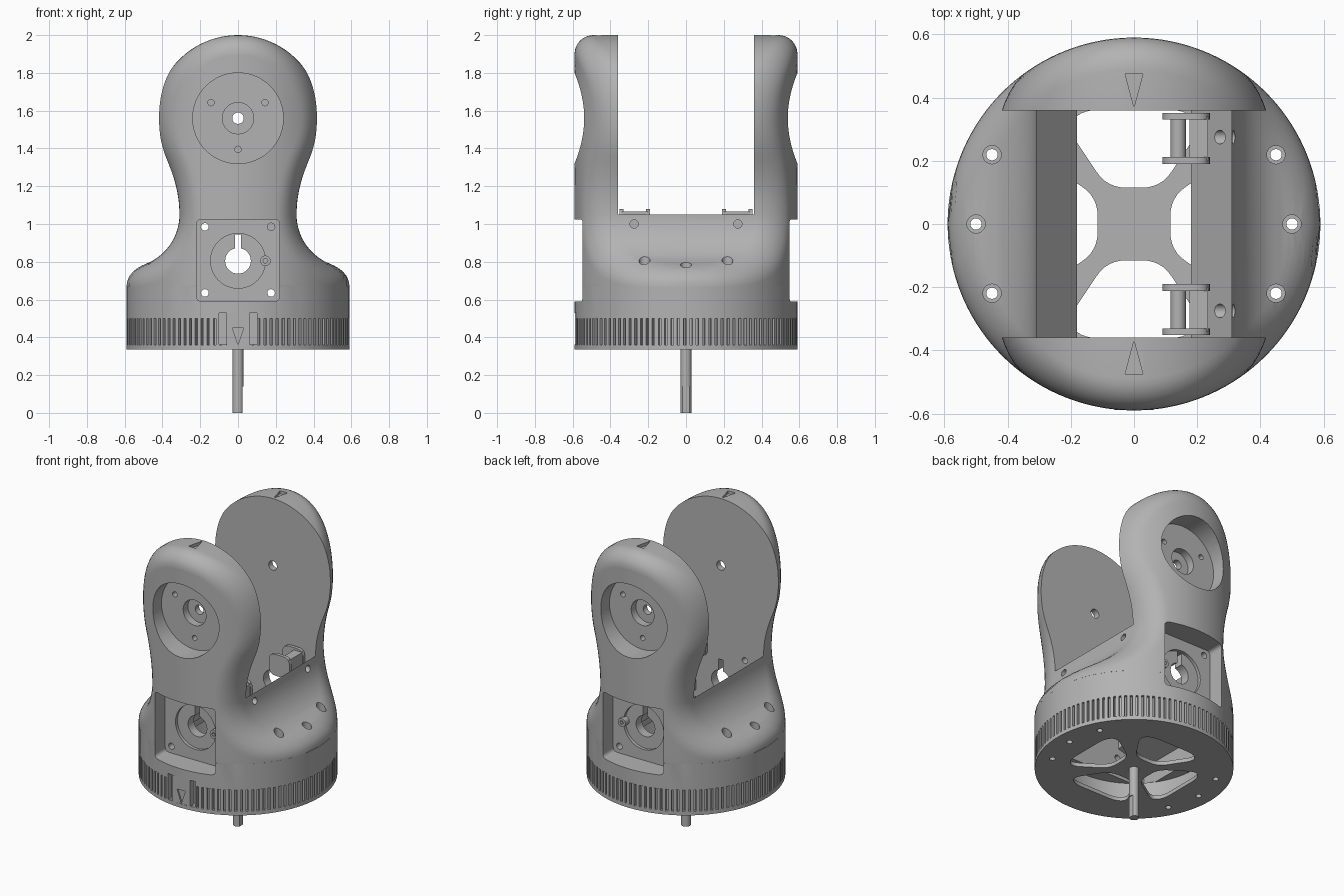
import bpy, bmesh
from math import sin, cos, asin, sqrt, pi, radians

old = bpy.data.objects.get("Cube")
if old:
    bpy.data.objects.remove(old)

grey = bpy.data.materials.new("plain grey")
grey.use_nodes = True
COLOUR = (0.45, 0.45, 0.45, 1)
grey.diffuse_color = COLOUR
grey.node_tree.nodes["Principled BSDF"].inputs["Base Color"].default_value = COLOUR

R, FILLET = 0.59, 0.1


def finish(name, bm):
    bmesh.ops.recalc_face_normals(bm, faces=bm.faces)
    me = bpy.data.meshes.new(name)
    bm.to_mesh(me)
    bm.free()
    me.materials.append(grey)
    ob = bpy.data.objects.new(name, me)
    bpy.context.collection.objects.link(ob)
    return ob


def prism(name, pts, axis, a, b):
    """Extrude a 2D outline along an axis from a to b."""
    place = {"x": lambda u, v, w: (w, u, v),
             "y": lambda u, v, w: (u, w, v),
             "z": lambda u, v, w: (u, v, w)}[axis]
    bm = bmesh.new()
    lo, hi = ([bm.verts.new(place(u, v, w)) for u, v in pts] for w in (a, b))
    bm.faces.new(lo)
    bm.faces.new(hi[::-1])
    n = len(pts)
    for i in range(n):
        j = (i + 1) % n
        bm.faces.new((lo[i], hi[i], hi[j], lo[j]))
    return finish(name, bm)


def circle(u, v, r, n=32):
    return [(u + r * cos(2 * pi * i / n), v + r * sin(2 * pi * i / n)) for i in range(n)]


def rect(u0, u1, v0, v1):
    return [(u0, v0), (u1, v0), (u1, v1), (u0, v1)]


def rounded(pts, r, n=6):
    out = []
    for i, (px, py) in enumerate(pts):
        ends = []
        for qx, qy in (pts[i - 1], pts[(i + 1) % len(pts)]):
            d = sqrt((qx - px) ** 2 + (qy - py) ** 2)
            f = min(r / d, 0.48)
            ends.append((px + (qx - px) * f, py + (qy - py) * f))
        (ax, ay), (bx, by) = ends
        for k in range(n + 1):
            t = k / n
            s = 1 - t
            out.append((s * s * ax + 2 * s * t * px + t * t * bx,
                        s * s * ay + 2 * s * t * py + t * t * by))
    return out


def cut(ob, *args):
    tool = prism("cutter", *args)
    tool.hide_render = True
    mod = ob.modifiers.new("cut", "BOOLEAN")
    mod.operation, mod.solver, mod.object = "DIFFERENCE", "EXACT", tool
    bpy.context.view_layer.objects.active = ob
    bpy.ops.object.modifier_apply(modifier=mod.name)
    bpy.data.objects.remove(tool)


def arc(cx, cz, r, sign, a0, a1, n):
    return [(cx, cz, r, sign, radians(a0 + (a1 - a0) * i / n)) for i in range(n + 1)]


# Body: bulb-and-waist outline wrapped on a cylinder with a rolled edge
SHOULDER = (R, 1.05, 0.28)
outline = (arc(0, 1.56, 0.44, -1, 90, -28.6, 30)
           + arc(0.935, 1.05, 0.625, 1, 151.4, 180, 8)[1:]
           + arc(*SHOULDER, 1, 180, 270, 36)[1:])
STEPS, ACROSS = 8, 32


def edge_point(p, t):
    cx, cz, r, sign, a = p
    inset = FILLET * (1 - sin(t))
    rc = R - FILLET * (1 - cos(t))
    rad = r + sign * inset
    x, z = cx + rad * cos(a), cz + rad * sin(a)
    if x >= rc - 1e-6:
        x = rc
        z = SHOULDER[1] - sqrt((SHOULDER[2] + inset) ** 2 - (R - rc) ** 2)
    return x, sqrt(max(0, rc * rc - x * x)), z


def ring(p):
    roll = [edge_point(p, pi / 2 * k / STEPS) for k in range(STEPS + 1)]
    x0, _, z0 = roll[0]
    phi = asin(min(1, x0 / R))
    face = [phi * (2 * k / ACROSS - 1) for k in range(1, ACROSS)]
    half = ([(-x, y, z) for x, y, z in roll[::-1]]
            + [(R * sin(f), R * cos(f), z0) for f in face] + roll)
    return [(x, -y, z) for x, y, z in half] + half[::-1]


bm = bmesh.new()
rings = [[bm.verts.new(c) for c in ring(p)] for p in outline]
for top, low in zip(rings, rings[1:]):
    for i in range(len(top)):
        bm.faces.new((top[i - 1], top[i], low[i], low[i - 1]))
bmesh.ops.remove_doubles(bm, verts=bm.verts, dist=1e-5)
bmesh.ops.delete(bm, geom=[e for e in bm.edges if not e.link_faces], context="EDGES")
rim = [e for e in bm.edges if e.is_boundary]
skirt = bmesh.ops.extrude_edge_only(bm, edges=rim)["geom"]
for v in skirt:
    if isinstance(v, bmesh.types.BMVert):
        v.co.z = 0.5
bmesh.ops.holes_fill(bm, edges=[e for e in bm.edges if e.is_boundary], sides=0)
body = finish("yoke_body", bm)

# Slot between the arms and the hollow beneath it
half = [(0.7, 2.1), (0.7, 1.05), (0.31, 1.05), (0.18, 0.88), (0.18, 0.7), (0.38, 0.64), (0.38, 0.4)]
cut(body, half + [(-x, z) for x, z in half[::-1]], "y", -0.36, 0.36)

for s in (-1, 1):
    # Pivot dish with bore and screw holes
    cut(body, circle(0, 1.56, 0.24, 64), "y", s * 0.45, s * 0.7)
    cut(body, circle(0, 1.56, 0.083), "y", s * 0.4, s * 0.7)
    cut(body, circle(0, 1.56, 0.03), "y", s * 0.3, s * 0.7)
    for a in (30, 150, 270):
        a = radians(a)
        cut(body, circle(0.165 * cos(a), 1.56 + 0.165 * sin(a), 0.017, 16), "y", s * 0.4, s * 0.7)
    # Square pocket with keyed centre hole
    cut(body, rounded(rect(-0.22, 0.22, 0.59, 1.025), 0.03), "y", s * 0.44, s * 0.7)
    cut(body, circle(0, 0.805, 0.145, 48), "y", s * 0.42, s * 0.7)
    cut(body, circle(0, 0.805, 0.068), "y", s * 0.3, s * 0.7)
    cut(body, rect(-0.016, 0.016, 0.8, 0.945), "y", s * 0.3, s * 0.7)
    for x in (-0.175, 0.175):
        for z in (0.635, 0.985):
            cut(body, circle(x, z, 0.02, 16), "y", s * 0.3, s * 0.7)
    # Pointer engraved on each arm top
    cut(body, [(0, s * 0.37), (-0.028, s * 0.475), (0.028, s * 0.475)], "z", 1.98, 2.1)
    # Clip screw hole through the saddle wall
    cut(body, circle(s * 0.275, 1.0, 0.022, 16), "x", 0.2, 0.5)

# Base plate with four openings
plate = prism("base_plate", circle(0, 0, R, 96), "z", 0.335, 0.36)
spoke_gap = [(-0.085, 0.115), (0.085, 0.115), (0.215, 0.31), (0.16, 0.362), (-0.16, 0.362), (-0.215, 0.31)]
for k in range(4):
    c, s = cos(k * pi / 2), sin(k * pi / 2)
    cut(plate, rounded([(x * c - y * s, x * s + y * c) for x, y in spoke_gap], 0.06), "z", 0.3, 0.4)

# Knurled grip ring
TEETH = 110
gear = []
for k in range(TEETH):
    for f, r in ((0, R), (0.6, R), (0.65, 0.57), (0.95, 0.57)):
        a = 2 * pi * (k + f) / TEETH
        gear.append((r * cos(a), r * sin(a)))
grip = prism("grip_ring", gear, "z", 0.358, 0.502)
cut(grip, circle(0, 0, 0.46, 64), "z", 0.3, 0.6)

# Bolt holes through the shoulder, ring and plate
for a in (-26, 0, 26, 154, 180, 206):
    x, y = 0.5 * cos(radians(a)), 0.5 * sin(radians(a))
    cut(body, circle(x, y, 0.029, 20), "z", 0.73, 1.0)
    for part in (body, grip, plate):
        cut(part, circle(x, y, 0.018, 20), "z", 0.3, 1.0)

# Front index tab in its notch
for part in (body, grip):
    cut(part, rect(-0.1, 0.1, 0.362, 0.53), "y", -0.7, -0.545)
tab = prism("index_tab", rect(-0.062, 0.062, 0.35, 0.53), "y", -0.588, -0.53)
cut(tab, [(0, 0.362), (0.03, 0.45), (-0.03, 0.45)], "y", -0.7, -0.578)

# Centre shaft
shaft = prism("centre_shaft", circle(0, 0, 0.029, 24), "z", 0.0, 0.36)
cut(shaft, rect(0.023, 0.1, -0.1, 0.1), "z", -0.1, 0.14)

parts = [body, plate, grip, tab, shaft]
for s, side in ((-1, "front"), (1, "back")):
    # Pocket set screw
    screw = prism(side + "_set_screw", circle(0.145, 0.805, 0.028, 20), "y", s * 0.40, s * 0.46)
    cut(screw, circle(0.145, 0.805, 0.013, 6), "y", s * 0.44, s * 0.5)
    parts.append(screw)
    # Cable clip inside the saddle
    cheek = rounded(rect(0.09, 0.24, 0.94, 1.08), 0.05)
    for k, y in enumerate((0.19, 0.33)):
        parts.append(prism(f"{side}_clip_cheek_{k + 1}", cheek, "y", s * y, s * (y + 0.022)))
    parts.append(prism(side + "_clip_back", rect(0.175, 0.235, 0.95, 1.065), "y", s * 0.2, s * 0.34))
    parts.append(prism(side + "_clip_pin", circle(0.14, 1.0, 0.024, 20), "y", s * 0.2, s * 0.34))

for ob in parts:
    bpy.ops.object.select_all(action="DESELECT")
    ob.select_set(True)
    bpy.context.view_layer.objects.active = ob
    bpy.ops.object.shade_smooth_by_angle(angle=radians(30))
